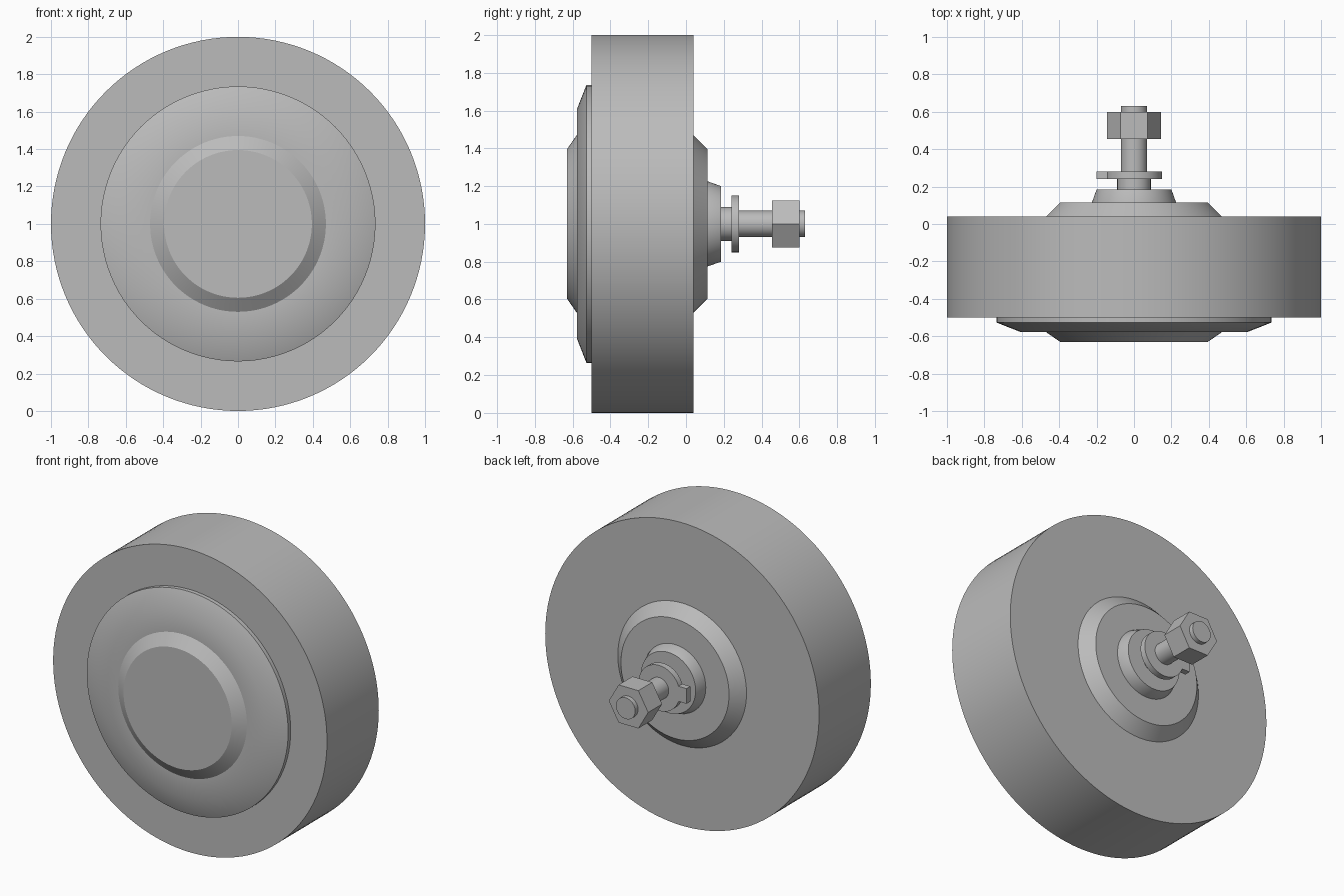
import bpy, bmesh, math
from mathutils import Matrix, Vector

cube = bpy.data.objects.get("Cube")
if cube:
    bpy.data.objects.remove(cube, do_unlink=True)

# One plain grey for every part
grey = bpy.data.materials.new("plain grey")
grey.use_nodes = True
color = (0.5, 0.5, 0.5, 1)
grey.diffuse_color = color
grey.node_tree.nodes["Principled BSDF"].inputs["Base Color"].default_value = color

AXLE_Z = 1.0


def finish(name, bm, smooth=True):
    bmesh.ops.recalc_face_normals(bm, faces=bm.faces)
    mesh = bpy.data.meshes.new(name)
    bm.to_mesh(mesh)
    bm.free()
    mesh.materials.append(grey)
    obj = bpy.data.objects.new(name, mesh)
    obj.location.z = AXLE_Z
    bpy.context.collection.objects.link(obj)
    if smooth:
        bpy.ops.object.select_all(action="DESELECT")
        obj.select_set(True)
        bpy.context.view_layer.objects.active = obj
        bpy.ops.object.shade_smooth_by_angle(angle=math.radians(30))
    return obj


def turned(name, profile, sides=96, smooth=True):
    """Solid of (radius, y) points turned about the axle, capped at both ends."""
    bm = bmesh.new()
    rings = []
    for r, y in profile:
        angles = [math.tau * i / sides for i in range(sides)]
        rings.append([bm.verts.new((r * math.cos(a), y, r * math.sin(a))) for a in angles])
    for a, b in zip(rings, rings[1:]):
        for i in range(sides):
            j = (i + 1) % sides
            bm.faces.new((a[i], a[j], b[j], b[i]))
    bm.faces.new(rings[0])
    bm.faces.new(rings[-1])
    return finish(name, bm, smooth)


# Wheel body
turned("tyre", [(1.0, -0.5), (1.0, 0.04)], sides=128)

# Front cover: rim, shallow slope, flat ring, raised centre
turned("front_cover", [(0.735, -0.49), (0.735, -0.527), (0.605, -0.578),
                       (0.47, -0.578), (0.395, -0.63)])

# Back hub, stepped
turned("back_hub", [(0.47, 0.03), (0.47, 0.04), (0.395, 0.115)])
turned("axle_boss", [(0.225, 0.11), (0.225, 0.115), (0.2, 0.185)])

# Axle
turned("axle_collar", [(0.09, 0.18), (0.09, 0.24)], sides=48)
turned("axle_shaft", [(0.07, 0.18), (0.07, 0.63)], sides=48)

# Tabbed washer
turned("washer", [(0.15, 0.24), (0.15, 0.28)], sides=64)
bm = bmesh.new()
bmesh.ops.create_cube(bm, size=1, matrix=Matrix.Translation(Vector((-0.16, 0.26, 0)))
                      @ Matrix.Diagonal((0.08, 0.04, 0.1, 1)))
finish("washer_tab", bm, smooth=False)

# Hexagonal nut with corners to the sides
turned("axle_nut", [(0.144, 0.455), (0.144, 0.6)], sides=6, smooth=False)
